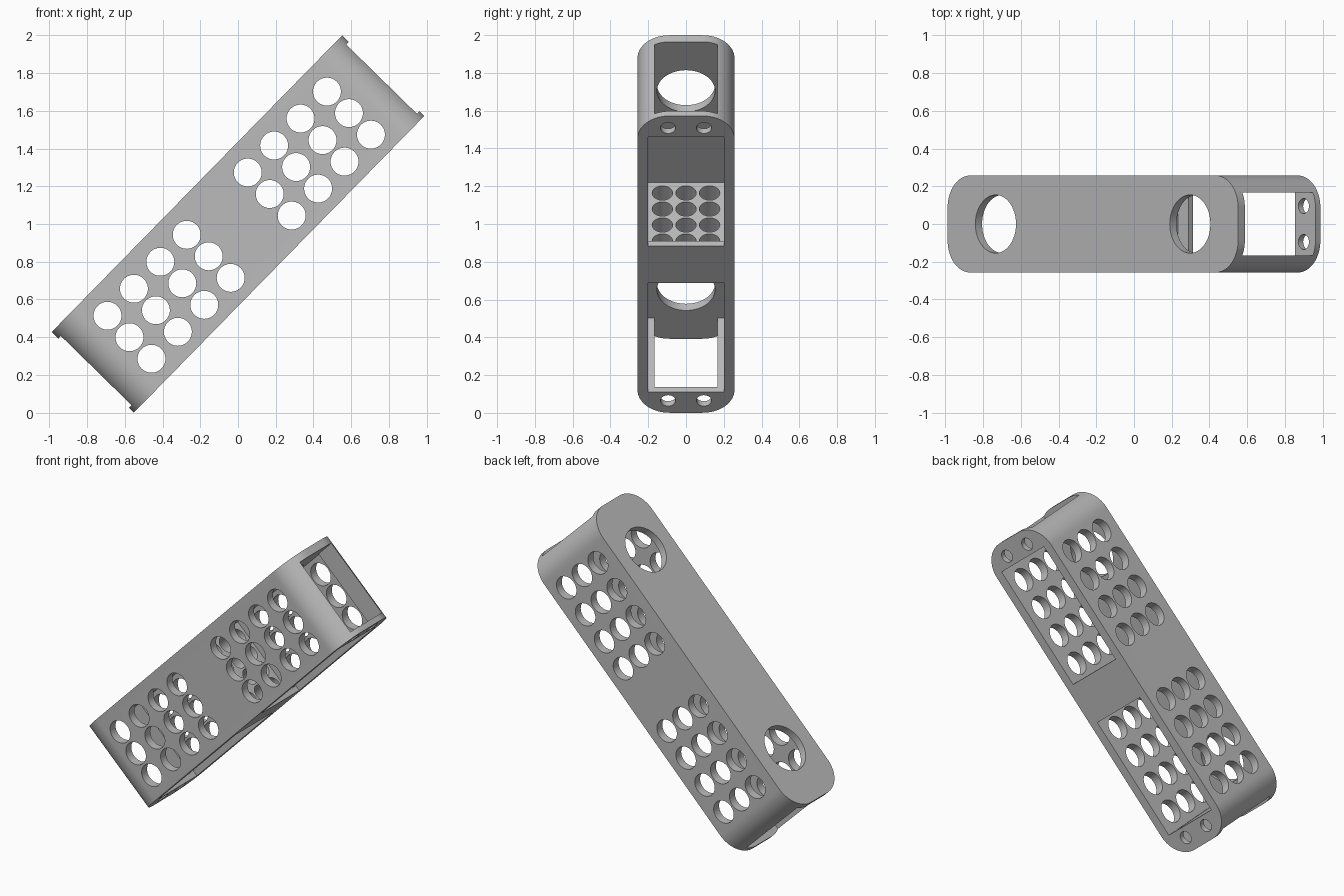
import bpy, bmesh, math
from mathutils import Matrix, Vector

if "Cube" in bpy.data.objects:
    bpy.data.objects.remove(bpy.data.objects["Cube"], do_unlink=True)

# Main sizes, in the beam's own frame: X along it, Y across, Z through its depth
L, WIDTH, DEPTH = 2.2, 0.514, 0.61
TILT = math.radians(45.6)
CORNER = 0.17
FLOOR, CEILING = -DEPTH / 2 + 0.036, DEPTH / 2 - 0.05

grey = bpy.data.materials.new("plain_grey")
grey.use_nodes = True
grey.diffuse_color = (0.5, 0.5, 0.5, 1)
grey.node_tree.nodes["Principled BSDF"].inputs["Base Color"].default_value = (0.5, 0.5, 0.5, 1)


def make_object(name, bm):
    bmesh.ops.recalc_face_normals(bm, faces=bm.faces)
    mesh = bpy.data.meshes.new(name)
    bm.to_mesh(mesh)
    bm.free()
    mesh.materials.append(grey)
    obj = bpy.data.objects.new(name, mesh)
    bpy.context.collection.objects.link(obj)
    return obj


def prism(bm, points, offset):
    """Extrude a closed outline along an offset."""
    face = bm.faces.new([bm.verts.new(p) for p in points])
    new = bmesh.ops.extrude_face_region(bm, geom=[face])["geom"]
    verts = [v for v in new if isinstance(v, bmesh.types.BMVert)]
    bmesh.ops.translate(bm, verts=verts, vec=offset)


def drill(bm, centre, axis, radius, length):
    """Add a cylinder centred on a point along an axis."""
    turn = Vector((0, 0, 1)).rotation_difference(Vector(axis)).to_matrix().to_4x4()
    bmesh.ops.create_cone(bm, cap_ends=True, segments=48, radius1=radius, radius2=radius,
                          depth=length, matrix=Matrix.Translation(centre) @ turn)


# Solid beam with rounded ends
outline = []
for quarter, (sx, sy) in enumerate([(1, 1), (-1, 1), (-1, -1), (1, -1)]):
    for i in range(17):
        a = math.pi / 2 * (quarter + i / 16)
        outline.append((sx * (L / 2 - CORNER) + CORNER * math.cos(a),
                        sy * (WIDTH / 2 - CORNER) + CORNER * math.sin(a), -DEPTH / 2))
bm = bmesh.new()
prism(bm, outline, (0, 0, DEPTH))
beam = make_object("perforated_beam", bm)

cutters = []

# Two chambers, open below, with a wide lip beside the thin central wall
bm = bmesh.new()
for s in (-1, 1):
    profile = [(0.059, FLOOR), (0.137, FLOOR), (0.137, -0.5), (0.945, -0.5),
               (0.945, CEILING), (0.059, CEILING)]
    prism(bm, [(s * x, -0.2, z) for x, z in profile], (0, 0.4, 0))
cutters.append(make_object("chamber_cutter", bm))

# Rectangular mouths in both ends
bm = bmesh.new()
for s in (-1, 1):
    mouth = [(0.9, FLOOR), (1.2, FLOOR), (1.2, CEILING), (0.9, CEILING)]
    prism(bm, [(s * x, -0.166, z) for x, z in mouth], (0, 0.332, 0))
cutters.append(make_object("mouth_cutter", bm))

# Rows of round holes through both side walls
bm = bmesh.new()
for s in (-1, 1):
    for i in range(4):
        for j in (-1, 0, 1):
            drill(bm, (s * (0.231 + 0.2 * i), 0, -0.009 + 0.163 * j), (0, 1, 0), 0.074, 1)
cutters.append(make_object("side_hole_cutter", bm))

# Small holes through the central wall
bm = bmesh.new()
for i in range(4):
    for j in (-1, 0, 1):
        drill(bm, (0, 0.125 * j, (FLOOR + CEILING) / 2 + 0.121 * (i - 1.5)), (1, 0, 0), 0.054, 0.3)
cutters.append(make_object("wall_hole_cutter", bm))

# Large holes in the top plate, and pairs of screw holes in the bottom lips
bm = bmesh.new()
for s in (-1, 1):
    drill(bm, (s * 0.736, 0, DEPTH / 2), (0, 0, 1), 0.154, 0.2)
    for y in (-0.095, 0.095):
        drill(bm, (s * 1.01, y, -DEPTH / 2), (0, 0, 1), 0.04, 0.2)
cutters.append(make_object("plate_hole_cutter", bm))

# Cut everything out of the beam
bpy.ops.object.select_all(action='DESELECT')
bpy.context.view_layer.objects.active = beam
beam.select_set(True)
for cutter in cutters:
    cutter.hide_render = True
    mod = beam.modifiers.new(cutter.name, 'BOOLEAN')
    mod.operation, mod.solver, mod.object = 'DIFFERENCE', 'EXACT', cutter
    bpy.ops.object.modifier_apply(modifier=mod.name)
    bpy.data.objects.remove(cutter, do_unlink=True)

# Smooth the curved walls, then tilt the beam up onto its lower edge
bpy.ops.object.shade_smooth_by_angle(angle=math.radians(30))
beam.data.transform(Matrix.Translation((0, 0, 1)) @ Matrix.Rotation(-TILT, 4, 'Y'))
